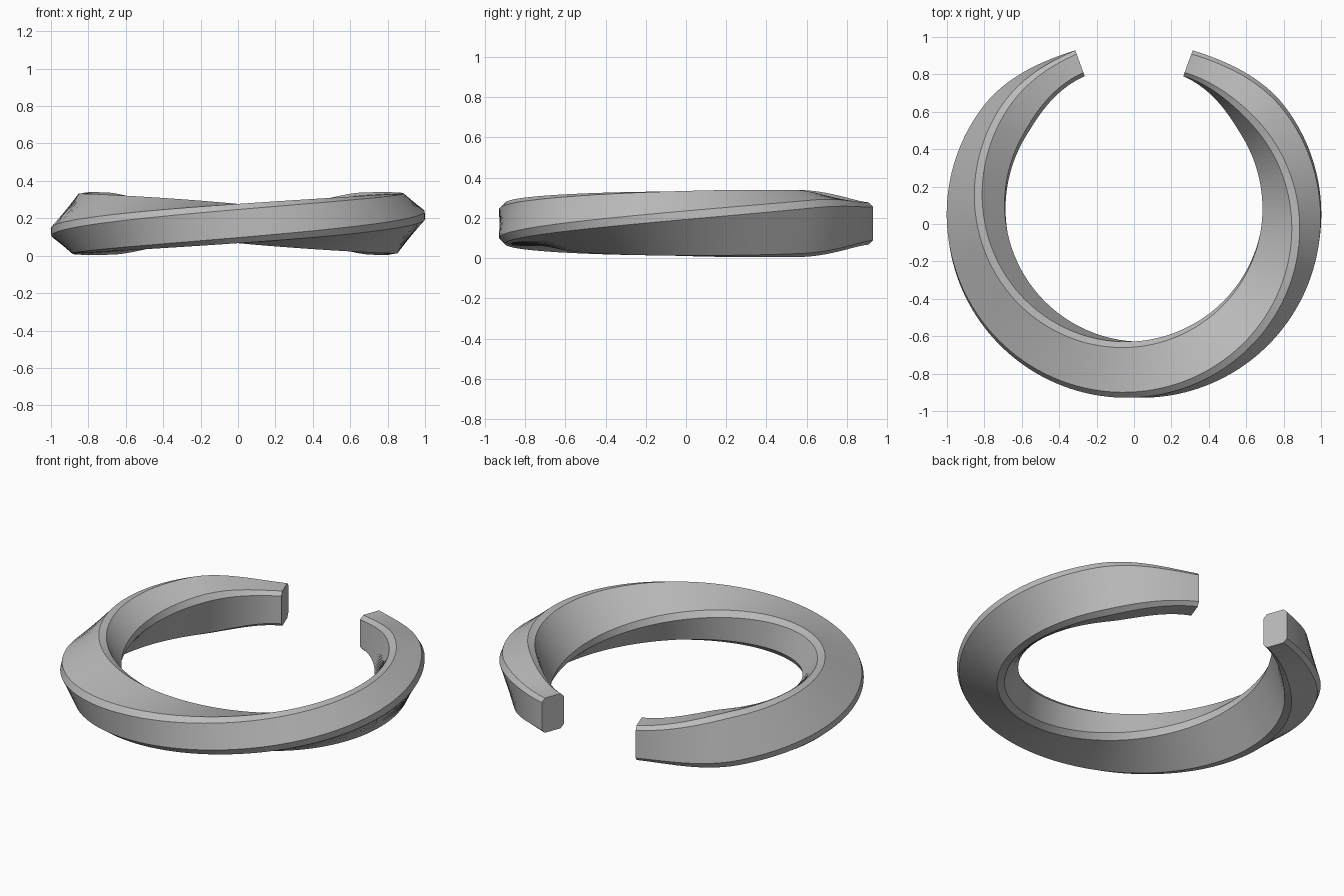
import bpy, bmesh
from math import sin, cos, radians

cube = bpy.data.objects.get("Cube")
if cube:
    bpy.data.objects.remove(cube, do_unlink=True)

RADIUS, CENTRE_Y, CENTRE_Z = 0.844, 0.066, 0.172
HALF_W, HALF_H, BEVEL = 0.15, 0.105, 0.03
HALF_ARC, TAPER_START, END_SCALE = 160, 125, 0.7
STEPS = 160

# Bevelled rectangle, counter-clockwise in (radial, up)
a, b = HALF_W - BEVEL, HALF_H - BEVEL
profile = [(HALF_W, -b), (HALF_W, b), (a, HALF_H), (-a, HALF_H),
           (-HALF_W, b), (-HALF_W, -b), (-a, -HALF_H), (a, -HALF_H)]


def section_scale(angle):
    """Full size along the ring, easing down towards each tip."""
    t = max(0, (abs(angle) - TAPER_START) / (HALF_ARC - TAPER_START))
    return 1 - (1 - END_SCALE) * t * t * (3 - 2 * t)


def make_section(bm, angle):
    """One cross-section, a quarter turn of twist from front to tip."""
    turn = radians(90 * angle / HALF_ARC)
    s, th = section_scale(angle), radians(angle)
    verts = []
    for u, v in profile:
        r = RADIUS + s * (u * cos(turn) - v * sin(turn))
        z = CENTRE_Z + s * (u * sin(turn) + v * cos(turn))
        verts.append(bm.verts.new((r * sin(th), CENTRE_Y - r * cos(th), z)))
    return verts


# Twisted open ring
bm = bmesh.new()
rings = [make_section(bm, HALF_ARC * (2 * i / STEPS - 1)) for i in range(STEPS + 1)]
n = len(profile)
for r0, r1 in zip(rings, rings[1:]):
    for k in range(n):
        j = (k + 1) % n
        bm.faces.new((r0[k], r0[j], r1[j], r1[k]))

# Flat tips
bm.faces.new(rings[0])
bm.faces.new(rings[-1])
bmesh.ops.recalc_face_normals(bm, faces=bm.faces)

mesh = bpy.data.meshes.new("twisted_open_ring")
bm.to_mesh(mesh)
bm.free()
ring = bpy.data.objects.new("twisted_open_ring", mesh)
bpy.context.collection.objects.link(ring)

# Plain grey
grey = bpy.data.materials.new("plain grey")
grey.use_nodes = True
colour = (0.5, 0.5, 0.5, 1)
grey.diffuse_color = colour
grey.node_tree.nodes["Principled BSDF"].inputs["Base Color"].default_value = colour
mesh.materials.append(grey)

bpy.ops.object.select_all(action="DESELECT")
ring.select_set(True)
bpy.context.view_layer.objects.active = ring
bpy.ops.object.shade_smooth_by_angle(angle=radians(30))
